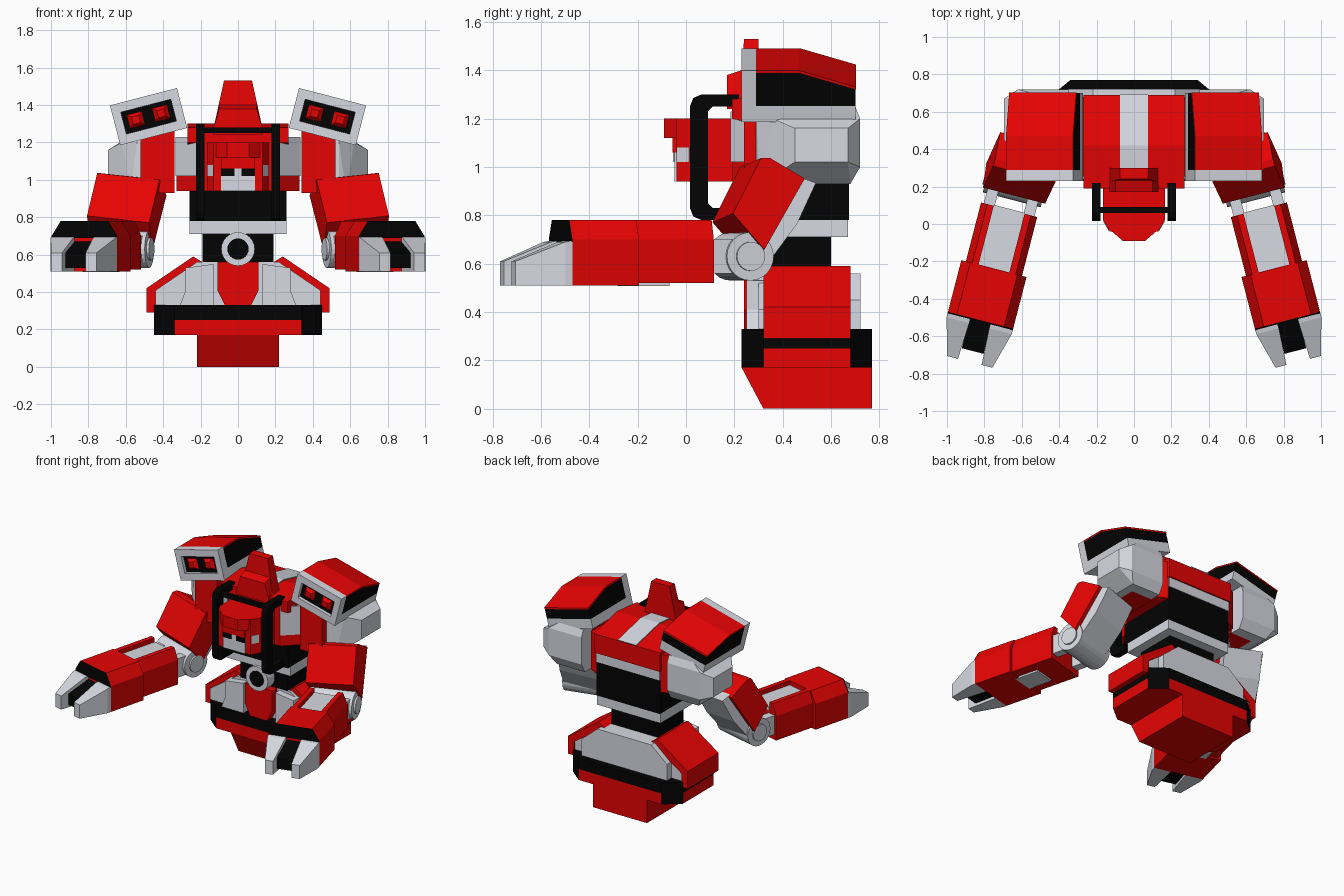
import bpy, bmesh, math
from mathutils import Matrix, Vector

cube = bpy.data.objects.get("Cube")
if cube:
    bpy.data.objects.remove(cube)

def material(name, r, g, b):
    m = bpy.data.materials.new(name)
    m.use_nodes = True
    m.diffuse_color = (r, g, b, 1)
    m.node_tree.nodes["Principled BSDF"].inputs["Base Color"].default_value = (r, g, b, 1)
    return m

RED = material("red", .82, .001, .001)
GREY = material("light_grey", .68, .7, .76)
BLACK = material("black", .001, .001, .001)

def finish(name, bm, mat, mirror, frame):
    """Turn a bmesh into an object, optionally placed in a frame and mirrored."""
    if frame:
        bm.transform(frame)
    bmesh.ops.recalc_face_normals(bm, faces=bm.faces[:])
    me = bpy.data.meshes.new(name)
    bm.to_mesh(me)
    bm.free()
    me.materials.append(mat)
    ob = bpy.data.objects.new(name, me)
    bpy.context.collection.objects.link(ob)
    if mirror:
        ob.modifiers.new("Mirror", "MIRROR")
    return ob

def prism(name, axis, pts, a, b, mat, mirror=False, frame=None):
    """Extrude a profile from a to b along an axis."""
    place = {"x": lambda p, t: (t, *p), "y": lambda p, t: (p[0], t, p[1]),
             "z": lambda p, t: (*p, t)}[axis]
    bm = bmesh.new()
    face = bm.faces.new([bm.verts.new(place(p, a)) for p in pts])
    new = bmesh.ops.extrude_face_region(bm, geom=[face])["geom"]
    shift = Vector(place((0, 0), b - a))
    bmesh.ops.translate(bm, vec=shift, verts=[v for v in new if isinstance(v, bmesh.types.BMVert)])
    return finish(name, bm, mat, mirror, frame)

def box(name, x, y, z, mat, mirror=False, frame=None):
    pts = [(x[0], y[0]), (x[1], y[0]), (x[1], y[1]), (x[0], y[1])]
    return prism(name, "z", pts, *z, mat, mirror, frame)

def hull(name, boxes, mat, mirror=False, frame=None):
    """Convex block around several rectangles given as x, y and z ranges."""
    bm = bmesh.new()
    for xs, ys, zs in boxes:
        for x in set(xs):
            for y in set(ys):
                for z in set(zs):
                    bm.verts.new((x, y, z))
    bmesh.ops.convex_hull(bm, input=bm.verts[:])
    inner = [v for v in bm.verts if not v.link_faces]
    bmesh.ops.delete(bm, geom=inner, context="VERTS")
    bmesh.ops.dissolve_limit(bm, angle_limit=.01, verts=bm.verts[:], edges=bm.edges[:])
    return finish(name, bm, mat, mirror, frame)

def disc(name, r, depth, centre, axis, mat, mirror=False, frame=None):
    bm = bmesh.new()
    m = Matrix.Translation(centre) @ Matrix.Rotation(math.pi / 2, 4, axis)
    bmesh.ops.create_cone(bm, cap_ends=True, segments=24, radius1=r, radius2=r, depth=depth, matrix=m)
    return finish(name, bm, mat, mirror, frame)

def sym(half):
    """Complete a half outline (positive first coordinate) across the centre."""
    return half + [(-x, y) for x, y in reversed(half)]

# Base and belt
prism("base_block", "x", [(.23, .17), (.32, 0), (.77, 0), (.77, .17)], -.22, .22, RED)
belt_outline = sym([(.34, .23), (.45, .32), (.45, .68), (.34, .77)])
prism("belt_upper", "z", belt_outline, .25, .33, BLACK)
lower = prism("belt_lower", "z", belt_outline, .17, .25, RED)
lower.data.materials.append(BLACK)
for f in lower.data.polygons:
    if abs(f.normal.x) > .2 and abs(f.normal.y) > .2:
        f.material_index = 1

# Hips
prism("hip_core", "y", sym([(.44, .33), (.44, .41), (.22, .56)]), .3, .67, GREY)
prism("hip_side_plate", "y", [(.49, .29), (.49, .42), (.24, .59), (.19, .56), (.44, .39), (.44, .29)],
      .32, .68, RED, True)
prism("hip_front_pad", "y", [(.13, .33), (.31, .33), (.28, .41), (.28, .53), (.13, .55)], .25, .32, GREY, True)
prism("hip_back_panel", "y", sym([(.35, .33), (.35, .45), (.22, .56)]), .66, .722, GREY)
prism("crotch_plate", "y", sym([(.07, .33), (.11, .41), (.11, .56)]), .24, .34, RED)

# Waist with round joint
box("waist", (-.19, .19), (.3, .6), (.55, .72), BLACK)
disc("waist_ring", .09, .1, (0, .27, .63), "X", GREY)
disc("waist_ring_core", .057, .11, (0, .27, .63), "X", BLACK)

# Torso
box("torso_lower_band", (-.26, .26), (.24, .67), (.71, .78), GREY)
box("torso_black_band", (-.26, .26), (.21, .67), (.78, .94), BLACK)
chest = [(.21, .19), (.33, .3), (.33, .64), (.27, .67)]
prism("chest", "z", sym(chest), .94, 1.22, RED)
prism("chest_roof", "x", [(.19, 1.2), (.19, 1.28), (.42, 1.3), (.69, 1.24), (.69, 1.1), (.6, 1.1)], -.27, .27, RED)
prism("roof_stripe", "x", [(.3, 1.27), (.3, 1.297), (.42, 1.307), (.692, 1.246), (.68, 1.23)], -.075, .075, GREY)
box("back_black_panel", (-.26, .26), (.6, .675), (.78, 1.03), BLACK)
box("back_grey_stripe", (-.26, .26), (.6, .68), (1.03, 1.1), GREY)
prism("chest_vent", "z", [(.215, .185), (.335, .295), (.335, .32), (.215, .2)], 1.02, 1.23, GREY, True)
hull("chest_crest", [((-.13, .13), (.225, .3), (1.28,)), ((-.075, .075), (.24, .3), (1.53,))], RED)
hull("crest_foot", [((-.13, .13), (.17, .28), (1.24, 1.28)), ((-.1, .1), (.17, .28), (1.38,)),
                    ((-.1, .1), (.23, .28), (1.4,))], RED)

# Head
prism("head", "z", sym([(.13, -.04), (.165, .02), (.165, .2)]), .94, 1.2, RED)
prism("head_brow", "z", sym([(.06, -.09), (.13, -.03), (.14, .05)]), 1.12, 1.2, RED)
box("head_forehead", (-.09, .09), (-.055, 0), (1.06, 1.12), RED)
box("face", (-.09, .09), (-.048, 0), (.94, 1.06), GREY)
box("eye", (.02, .09), (-.052, -.045), (1.02, 1.06), BLACK, True)
prism("ear", "z", [(.135, -.037), (.164, .012), (.16, .02), (.13, -.03)], 1.02, 1.08, GREY, True)

# Guard cage around the head
prism("cage_side", "x", [(.22, 1.3), (.065, 1.3), (.03, 1.285), (.016, 1.25), (.016, .83), (.03, .795), (.065, .78),
                         (.22, .78), (.22, .83), (.11, .83), (.09, .85), (.09, 1.23), (.11, 1.25), (.22, 1.25)],
      .18, .225, BLACK, True)
box("cage_crossbar", (-.2, .2), (.06, .09), (1.25, 1.28), BLACK)

# Shoulders
box("shoulder_inner", (.34, .52), (.24, .6), (.93, 1.26), RED, True)
hull("shoulder_outer", [((.35, .58), (.31, .68), (.93,)), ((.35, .54), (.29, .72), (1.0, 1.2)),
                        ((.62,), (.36, .72), (1.0, 1.2)), ((.695,), (.45, .67), (1.02, 1.16)),
                        ((.35, .55), (.32, .7), (1.25,))], GREY, True)

# Shoulder pods, tilted outwards
pod = Matrix.Translation((.478, 0, 1.338)) @ Matrix.Rotation(math.radians(14.5), 4, "Y")
W, H, w, h = .185, .11, .138, .06
for part, x, z in (("top", (-W, W), (h, H)), ("bottom", (-W, W), (-H, -h)),
                   ("inner", (-W, -w), (-h, h)), ("outer", (w, W), (-h, h))):
    box("pod_frame_" + part, x, (.23, .29), z, GREY, True, pod)
box("pod_recess", (-w, w), (.255, .29), (-h, h), BLACK, True, pod)
for side, c in (("inner", -.07), ("outer", .07)):
    hull("pod_light_" + side, [((c - .042, c + .042), (.256,), (-.038, .038)),
                               ((c - .02, c + .02), (.232,), (-.02, .02))], RED, True, pod)
box("pod_base", (-W, W), (.29, .7), (-H, -.04), GREY, True, pod)
prism("pod_body", "x", [(.29, -.04), (.29, .1), (.47, .1), (.7, .03), (.7, -.04)], -W, W, BLACK, True, pod)
prism("pod_cap", "x", [(.29, .1), (.29, .11), (.47, .11), (.704, .04), (.704, .029), (.47, .1)],
      -W, W, RED, True, pod)

# Arms are laid out with the elbow at the origin and turned outwards
arm = Matrix.Translation((.62, .26, 0)) @ Matrix.Rotation(math.radians(14.5), 4, "Z")
lean = (arm @ Matrix.Translation((0, 0, .75)) @ Matrix.Rotation(math.radians(-6), 4, "Y")
        @ Matrix.Translation((0, 0, -.75)))
prism("upper_arm", "x", [(.015, 1.02), (.055, 1.02), (.2, .935), (.02, .64), (-.11, .79)],
      -.175, .17, RED, True, lean)
prism("upper_arm_back", "x", [(.17, .95), (.255, .92), (.17, .75), (.06, .61), (0, .64)],
      -.14, .14, GREY, True, lean)
disc("elbow", .1, .32, (0, -.035, .63), "Y", GREY, True, arm)
disc("elbow_hub", .06, .345, (0, -.035, .63), "Y", GREY, True, arm)
for side in (-1, 1):
    prong = sorted((side * .08, side * .14))
    box("elbow_prong", prong, (-.22, 0), (.56, .7), GREY, True, arm)

# Forearms, the rear part with an open channel on top
prism("forearm_rear", "y", sym([(.155, .52), (.155, .7), (.12, .78), (.085, .78), (.085, .74)]),
      -.515, -.19, RED, True, arm)
prism("forearm_front", "y", sym([(.18, .51), (.18, .7), (.13, .78)]), -.8, -.515, RED, True, arm)
box("forearm_channel", (-.085, .085), (-.514, -.185), (.72, .748), GREY, True, arm)
box("forearm_underplate", (-.08, .08), (-.54, -.36), (.507, .53), GREY, True, arm)

# Hands with two claws each
prism("wrist_plate", "y", sym([(.18, .69), (.18, .7), (.13, .78)]), -.808, -.8, BLACK, True, arm)
hull("palm", [((-.06, .06), (-.8,), (.53, .67)), ((-.06, .06), (-.97,), (.53, .61))], BLACK, True, arm)
for side in (-1, 1):
    base, tip = (side * .055, side * .18), (side * .065, side * .125)
    hull("claw", [(base, (-.8,), (.51, .695)), (base, (-.83,), (.51, .69)),
                  (tip, (-1.03,), (.51, .61))], GREY, True, arm)
